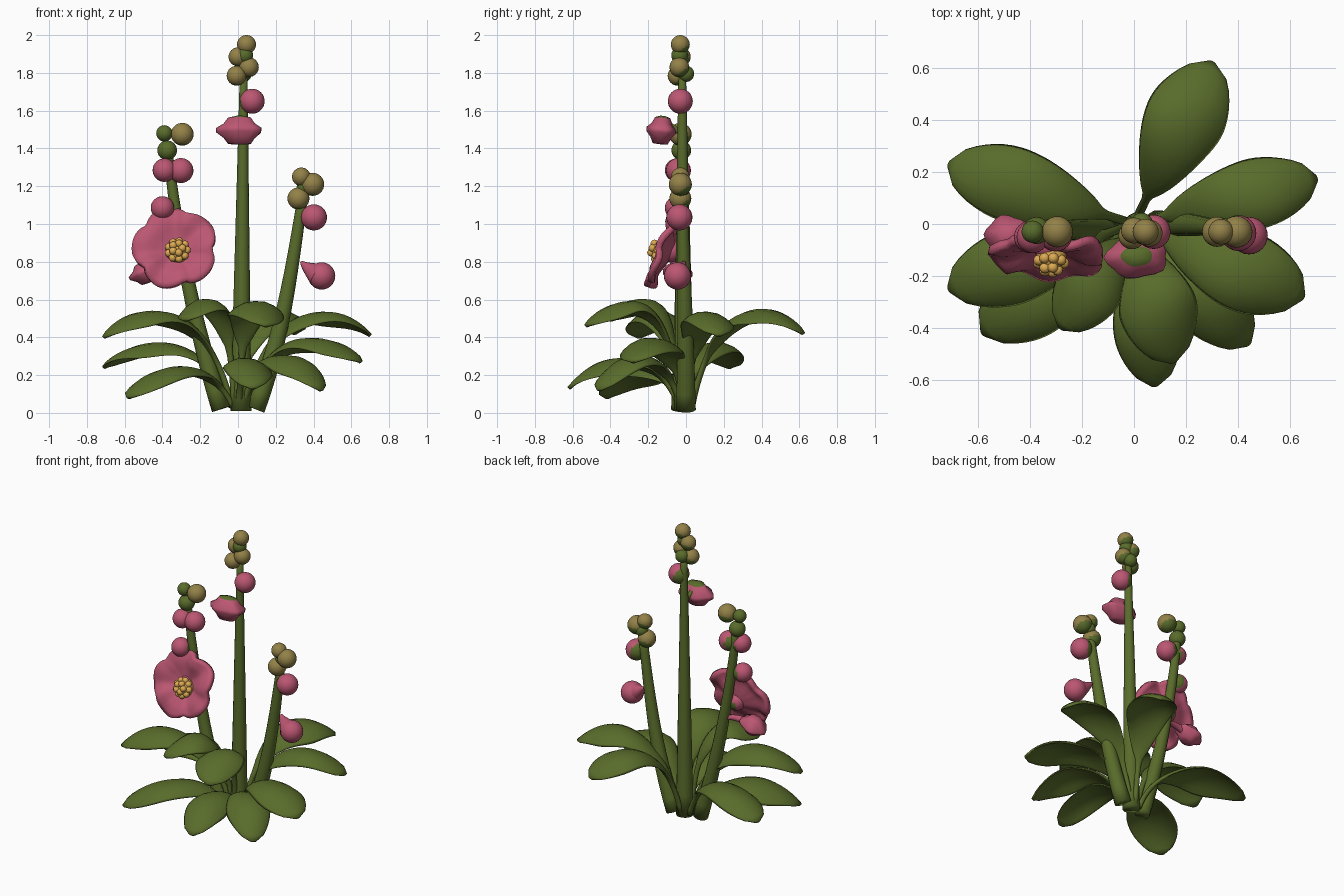
import bpy, bmesh
from math import sin, cos, pi
from mathutils import Vector as V

if "Cube" in bpy.data.objects:
    bpy.data.objects.remove(bpy.data.objects["Cube"])


def material(name, rgb):
    m = bpy.data.materials.new(name)
    m.use_nodes = True
    m.diffuse_color = (*rgb, 1)
    m.node_tree.nodes["Principled BSDF"].inputs["Base Color"].default_value = (*rgb, 1)
    return m


GREEN = material("leaf green", (0.1, 0.15, 0.024))
PINK = material("petal pink", (0.5, 0.095, 0.17))
OLIVE = material("bud olive", (0.29, 0.22, 0.065))
GOLD = material("stamen gold", (0.72, 0.4, 0.085))


def finish(bm, name, *mats):
    bmesh.ops.recalc_face_normals(bm, faces=bm.faces)
    for f in bm.faces:
        f.smooth = True
    mesh = bpy.data.meshes.new(name)
    bm.to_mesh(mesh)
    bm.free()
    for m in mats:
        mesh.materials.append(m)
    ob = bpy.data.objects.new(name, mesh)
    bpy.context.collection.objects.link(ob)
    return ob


def loft(bm, rings):
    """Skin a list of closed rings and cap both ends."""
    rows = [[bm.verts.new(p) for p in ring] for ring in rings]
    n = len(rows[0])
    for a, b in zip(rows, rows[1:]):
        for i in range(n):
            bm.faces.new((a[i], a[(i + 1) % n], b[(i + 1) % n], b[i]))
    bm.faces.new(rows[0])
    bm.faces.new(rows[-1])


def bezier(p, t):
    s = 1 - t
    return p[0] * s**3 + p[1] * 3 * s * s * t + p[2] * 3 * s * t * t + p[3] * t**3


def circle(c, u, v, r, n=14):
    return [c + (u * cos(2 * pi * i / n) + v * sin(2 * pi * i / n)) * r for i in range(n)]


def tube(name, pts, r0, r1, mat, steps=12):
    pts = [V(p) for p in pts]
    bm = bmesh.new()
    rings = []
    for k in range(steps + 1):
        t = k / steps
        d = bezier(pts, min(t + 0.01, 1)) - bezier(pts, max(t - 0.01, 0))
        u = d.cross(V((0, 1, 0.01))).normalized()
        rings.append(circle(bezier(pts, t), u, d.cross(u).normalized(), r0 + (r1 - r0) * t))
    loft(bm, rings)
    return finish(bm, name, mat)


# Three flower stems
tube("centre_stem", [(0.015, -0.01, 0.01), (0.02, -0.01, 0.6),
                     (0.025, -0.02, 1.2), (0.03, -0.02, 1.82)], 0.056, 0.02, GREEN)
tube("right_stem", [(-0.09, -0.03, 0.02), (-0.22, -0.02, 0.42),
                    (-0.32, -0.02, 0.9), (-0.375, -0.02, 1.42)], 0.05, 0.024, GREEN)
tube("left_stem", [(0.09, 0.0, 0.02), (0.23, 0.0, 0.38),
                   (0.28, -0.01, 0.72), (0.345, -0.02, 1.16)], 0.053, 0.027, GREEN)


# Arching leaves: thin stalk, broad blunt blade, sides curling down
def leaf(name, tip, peak, width, steep, phase):
    tip = V(tip)
    flat = V((tip.x, tip.y, 0))
    base = flat.normalized() * 0.035
    p = [base + V((0, 0, 0.03)),
         base + (flat - base) * (0.2 - 0.1 * steep) + V((0, 0, peak * (0.94 + 0.24 * steep))),
         base + (flat - base) * (0.7 - 0.1 * steep) + V((0, 0, peak * (1.32 - 0.17 * steep))),
         tip]
    side = flat.cross(V((0, 0, 1))).normalized()
    bm = bmesh.new()
    rings = []
    steps, n = 24, 16
    for k in range(steps + 1):
        t = k / steps
        d = (bezier(p, min(t + 0.01, 1)) - bezier(p, max(t - 0.01, 0))).normalized()
        up = side.cross(d)
        blade = max(t - 0.2, 0) / 0.8
        grow = max(sin(pi * blade ** 1.4), 0) ** 0.55
        w = 0.017 + width * grow
        thick = 0.016 * (1 - 0.35 * t)
        ring = []
        for i in range(n):
            a = 2 * pi * i / n
            s = cos(a)
            lift = w * (0.1 * abs(s) - 0.48 * s * s) * grow
            wave = 0.014 * s * sin(8 * t + phase) * grow
            ring.append(bezier(p, t) + side * w * s + up * (thick * sin(a) + lift + wave))
        rings.append(ring)
    loft(bm, rings)
    finish(bm, name, GREEN)


LEAVES = {
    "back_leaf": ((0.3, 0.62, 0.42), 0.525, 0.14, 0.4),
    "left_back_leaf": ((0.7, 0.175, 0.41), 0.51, 0.12, 0.4),
    "left_front_leaf": ((0.65, -0.28, 0.27), 0.385, 0.14, 0.4),
    "left_low_leaf": ((0.44, -0.46, 0.12), 0.315, 0.12, 0.3),
    "front_upper_leaf": ((0.15, -0.53, 0.46), 0.57, 0.135, 1),
    "front_low_leaf": ((0.08, -0.62, 0.13), 0.295, 0.115, 0.4),
    "right_upper_leaf": ((-0.28, -0.4, 0.49), 0.575, 0.115, 1),
    "right_low_leaf": ((-0.58, -0.42, 0.08), 0.255, 0.14, 0.3),
    "right_front_leaf": ((-0.71, -0.25, 0.4), 0.52, 0.13, 0.4),
    "right_back_leaf": ((-0.71, 0.23, 0.24), 0.365, 0.13, 0.4),
}
for i, (name, spec) in enumerate(LEAVES.items()):
    leaf(name, *spec, i * 1.7)


# Round buds with a green calyx on the side that faces the stem
def bud(name, c, r, mat, toward=(0, 0.5, -0.85), cover=0.5):
    bm = bmesh.new()
    bmesh.ops.create_uvsphere(bm, u_segments=24, v_segments=16, radius=r)
    d = V(toward).normalized()
    for f in bm.faces:
        f.material_index = int(f.calc_center_median().normalized().dot(d) > cover)
    bmesh.ops.translate(bm, verts=bm.verts, vec=c)
    finish(bm, name, mat, GREEN)


for i, (x, y, z, r) in enumerate([(0.045, -0.03, 1.95, 0.05), (0, -0.025, 1.885, 0.05),
                                  (0.058, -0.035, 1.83, 0.052), (-0.008, -0.045, 1.785, 0.052),
                                  (0.335, -0.03, 1.25, 0.049), (0.395, -0.03, 1.21, 0.061),
                                  (0.32, -0.03, 1.135, 0.058), (-0.295, -0.03, 1.475, 0.06)]):
    bud(f"olive_bud_{i + 1}", (x, y, z), r, OLIVE)
bud("centre_green_bud_lower", (0.03, 0.0, 1.795), 0.043, GREEN)
bud("centre_green_bud_upper", (0.035, -0.033, 1.893), 0.045, GREEN)
bud("left_green_bud", (0.352, -0.02, 1.19), 0.042, GREEN)
bud("right_green_bud_upper", (-0.39, -0.03, 1.48), 0.043, GREEN)
bud("right_green_bud_lower", (-0.375, -0.025, 1.39), 0.052, GREEN)
for name, c, r, toward in [
        ("centre_pink_bud", (0.075, -0.03, 1.65), 0.066, (-1, 0.6, -0.15)),
        ("right_pink_bud_outer", (-0.39, -0.05, 1.285), 0.062, (0.9, 0.55, -0.25)),
        ("right_pink_bud_inner", (-0.302, -0.04, 1.283), 0.066, (-1, 0.6, 0)),
        ("right_pink_bud_low", (-0.4, -0.05, 1.085), 0.062, (0.9, 0.75, -0.15)),
        ("left_pink_bud_upper", (0.402, -0.035, 1.035), 0.069, (-1, 0.75, 0))]:
    bud(name, c, r, PINK, toward, 0.6)
bud("left_pink_bud_lower", (0.443, -0.045, 0.725), 0.072, PINK, (-1, 0.3, 0.4), 0.99)
tube("left_pink_bud_neck", [(0.335, -0.01, 0.8), (0.36, -0.02, 0.77),
                            (0.39, -0.03, 0.755), (0.425, -0.045, 0.73)], 0.008, 0.065, PINK)


# Half-open flowers: turned lens with ruffled rim and a cap on top
def half_open(name, c, axis, r, squash, cap):
    n = V(axis).normalized()
    u = n.cross(V((0, 1, 0.1))).normalized()
    v = n.cross(u)
    bm = bmesh.new()
    rings = []
    for rad, h in [(0.15, 0.64), (0.5, 0.56), (0.68, 0.3), (0.98, 0.1),
                   (0.97, -0.08), (0.68, -0.32), (0.5, -0.58), (0.15, -0.6)]:
        ring = []
        for i in range(20):
            a = 2 * pi * i / 20
            k = rad * r * (1 + 0.07 * cos(5 * a) * rad)
            ring.append(V(c) + u * k * cos(a) + v * k * squash * sin(a) + n * h * r)
        rings.append(ring)
    loft(bm, rings)
    for f in bm.faces:
        f.material_index = int((f.calc_center_median() - V(c)).dot(n) > 0.5 * r)
    finish(bm, name, PINK, cap)


half_open("centre_half_open_flower", (0.01, -0.13, 1.495), (0, 0.1, 1), 0.122, 0.66, GREEN)
tube("centre_flower_stalk", [(0.02, -0.02, 1.47), (0.02, -0.05, 1.5),
                             (0.01, -0.07, 1.52), (0.01, -0.11, 1.53)], 0.014, 0.016, GREEN)
half_open("right_half_open_flower", (-0.485, -0.045, 0.745), (-0.35, 0.1, 0.9), 0.093, 0.85, PINK)
tube("right_flower_stalk", [(-0.28, -0.02, 0.75), (-0.33, -0.03, 0.77),
                            (-0.38, -0.04, 0.77), (-0.44, -0.04, 0.755)], 0.013, 0.025, PINK)

# Large open flower: shallow five-lobed cup
centre = V((-0.33, -0.075, 0.855))
n = V((-0.05, -0.93, 0.34)).normalized()
u = V((0, 0, 1)).cross(n).normalized()
v = n.cross(u)
bm = bmesh.new()
SEG, RINGS = 60, 8
rows = []
for k in range(1, RINGS + 1):
    q = k / RINGS
    row = []
    for i in range(SEG):
        a = 2 * pi * i / SEG
        lobe = abs(cos(2.5 * (a - 1.85)))
        r = 0.228 * q * (1 - 0.17 * q * (1 - lobe ** 0.6))
        d = 0.08 * q ** 1.2 + q * q * (0.025 * (1 - lobe) + 0.012 * sin(7 * a))
        d -= 0.04 * max(q - 0.7, 0) / 0.3
        row.append(bm.verts.new(centre + (u * cos(a) + v * sin(a)) * r + n * d))
    rows.append(row)
for a, b in zip(rows, rows[1:]):
    for i in range(SEG):
        j = (i + 1) % SEG
        bm.faces.new((a[i], a[j], b[j], b[i]))
bm.faces.new(rows[0])
flower = finish(bm, "open_flower", PINK)
mod = flower.modifiers.new("petal thickness", "SOLIDIFY")
mod.thickness = 0.034
mod.offset = 0
bud("flower_base", centre + n * 0.005, 0.06, PINK, -n, 0.8)

# Stamen cluster
bm = bmesh.new()
heart = centre + u * 0.014 - v * 0.018
parts = [(heart + n * 0.045, 0.062)]
for count, ring, out in ((9, 0.05, 0.07), (5, 0.027, 0.1)):
    for i in range(count):
        a = 2 * pi * i / count
        parts.append((heart + (u * cos(a) + v * sin(a)) * ring + n * out, 0.021))
for c, r in parts:
    ball = bmesh.ops.create_icosphere(bm, subdivisions=2, radius=r)
    bmesh.ops.translate(bm, verts=ball["verts"], vec=c)
finish(bm, "stamens", GOLD)
